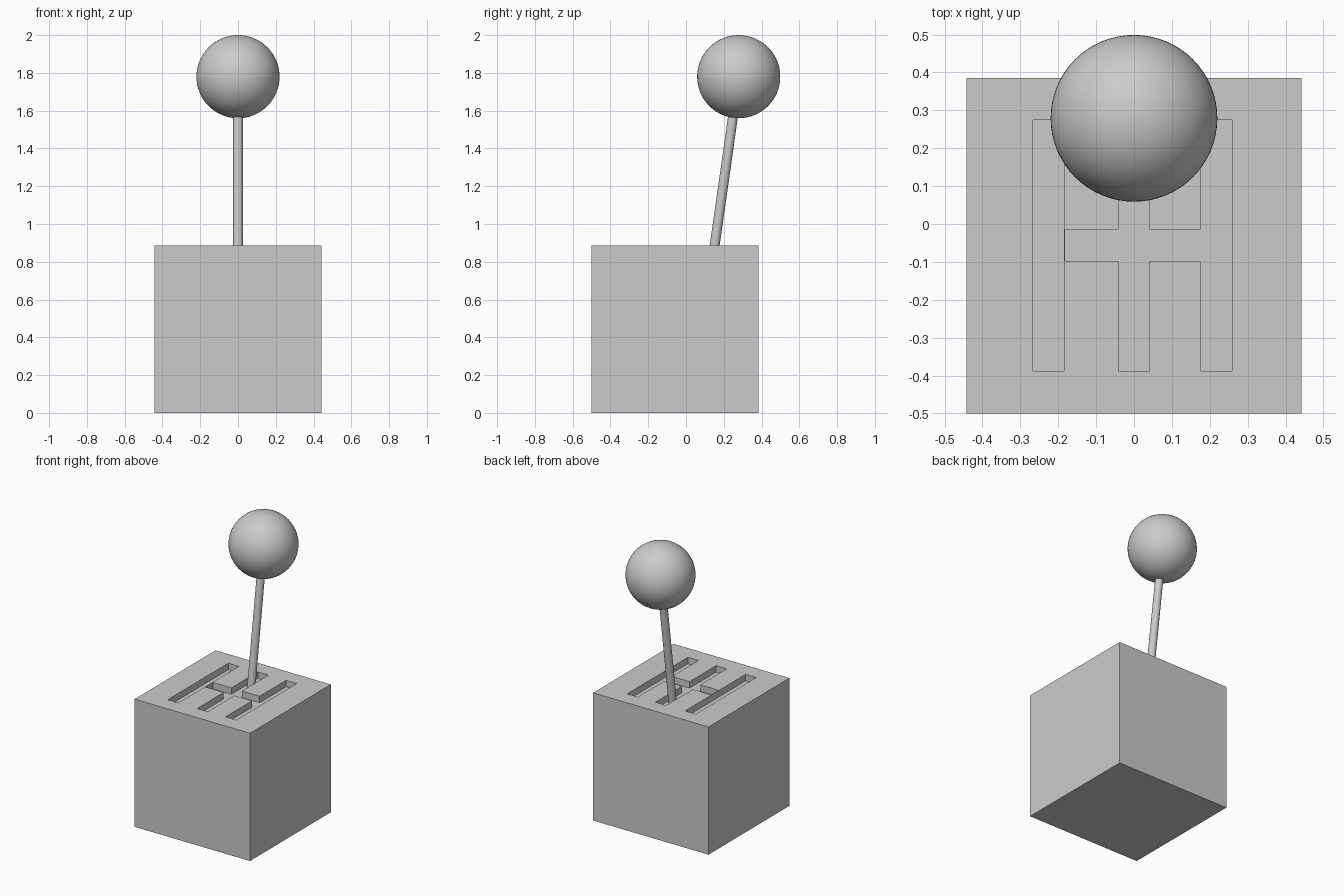
import bpy
from mathutils import Vector

if "Cube" in bpy.data.objects:
    bpy.data.objects.remove(bpy.data.objects["Cube"])

grey = bpy.data.materials.new("light grey")
grey.diffuse_color = (0.6, 0.6, 0.6, 1)
grey.use_nodes = True
grey.node_tree.nodes["Principled BSDF"].inputs["Base Color"].default_value = grey.diffuse_color


def box(name, x0, x1, y0, y1, z0, z1):
    bpy.ops.mesh.primitive_cube_add(size=1, location=((x0 + x1) / 2, (y0 + y1) / 2, (z0 + z1) / 2))
    ob = bpy.context.object
    ob.name = name
    ob.scale = (x1 - x0, y1 - y0, z1 - z0)
    bpy.ops.object.transform_apply(location=False, rotation=False, scale=True)
    return ob


# Gearbox housing
TOP, DEPTH = 0.885, 0.045
housing = box("housing", -0.442, 0.442, -0.5, 0.385, 0, TOP)
housing.data.materials.append(grey)

# Shift gate: three long slots and a cross slot
slots = [(-0.267, -0.185, -0.388, 0.275),
         (-0.041, 0.041, -0.388, 0.275),
         (0.176, 0.258, -0.388, 0.275),
         (-0.182, 0.2, -0.098, -0.015)]
for i, s in enumerate(slots):
    cutter = box(f"slot_cutter_{i}", *s, TOP - DEPTH, TOP + 0.1)
    mod = housing.modifiers.new("slot", 'BOOLEAN')
    mod.operation = 'DIFFERENCE'
    mod.solver = 'EXACT'
    mod.object = cutter
    bpy.context.view_layer.objects.active = housing
    bpy.ops.object.modifier_apply(modifier=mod.name)
    bpy.data.objects.remove(cutter)

# Leaning lever rod
knob_at = Vector((0, 0.279, 1.78))
foot = Vector((0, 0.143, 0.825))
axis = knob_at - foot
bpy.ops.mesh.primitive_cylinder_add(vertices=32, radius=0.026, depth=axis.length,
                                    location=(foot + knob_at) / 2,
                                    rotation=axis.to_track_quat('Z', 'Y').to_euler())
rod = bpy.context.object
rod.name = "lever_rod"
rod.data.materials.append(grey)
bpy.ops.object.shade_smooth_by_angle()

# Round knob
bpy.ops.mesh.primitive_uv_sphere_add(segments=64, ring_count=32, radius=0.22, location=knob_at)
knob = bpy.context.object
knob.name = "knob"
knob.data.materials.append(grey)
bpy.ops.object.shade_smooth_by_angle()
